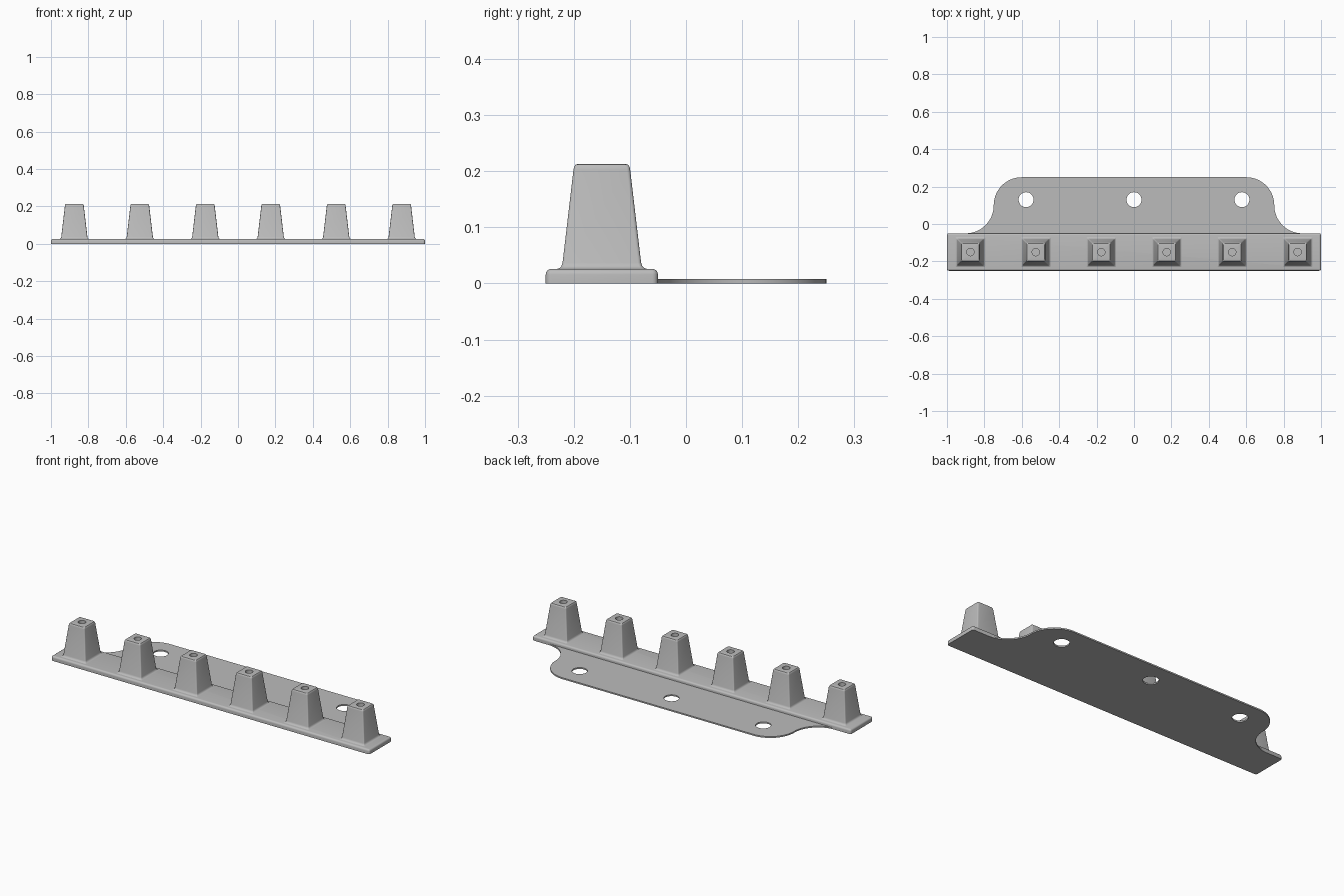
import bpy, bmesh
from math import sin, cos, pi, radians

cube = bpy.data.objects.get("Cube")
if cube:
    bpy.data.objects.remove(cube, do_unlink=True)

grey = bpy.data.materials.new("light grey")
grey.use_nodes = True
colour = (0.5, 0.5, 0.5, 1)
grey.diffuse_color = colour
grey.node_tree.nodes["Principled BSDF"].inputs["Base Color"].default_value = colour

STEPS = 4  # segments in each rounded corner


def rounded_ring(hx, hy, z, r):
    """Rounded rectangle, counter-clockwise from the +x +y corner."""
    pts = []
    for q, (sx, sy) in enumerate([(1, 1), (-1, 1), (-1, -1), (1, -1)]):
        for i in range(STEPS + 1):
            a = (q + i / STEPS) * pi / 2
            pts.append((sx * (hx - r) + r * cos(a), sy * (hy - r) + r * sin(a), z))
    return pts


def circle_ring(r, z):
    n = 4 * (STEPS + 1)
    turns = [(i + 0.5) * 2 * pi / n for i in range(n)]
    return [(r * cos(a), r * sin(a), z) for a in turns]


def loft(name, rings, location):
    """Skin a stack of equal-length rings and cap both ends."""
    bm = bmesh.new()
    loops = [[bm.verts.new(p) for p in ring] for ring in rings]
    n = len(loops[0])
    for low, high in zip(loops, loops[1:]):
        for i in range(n):
            j = (i + 1) % n
            bm.faces.new((low[i], low[j], high[j], high[i]))
    bm.faces.new(loops[0][::-1])
    bm.faces.new(loops[-1])
    mesh = bpy.data.meshes.new(name)
    bm.to_mesh(mesh)
    bm.free()
    obj = bpy.data.objects.new(name, mesh)
    obj.location = location
    bpy.context.collection.objects.link(obj)
    return finish(obj)


def finish(obj):
    obj.data.materials.clear()
    obj.data.materials.append(grey)
    bpy.ops.object.select_all(action="DESELECT")
    obj.select_set(True)
    bpy.context.view_layer.objects.active = obj
    bpy.ops.object.shade_smooth_by_angle(angle=radians(35))
    return obj


# Base bar with a rounded upper edge
R, H = 0.01, 0.026
bar = [rounded_ring(1, 0.1, 0, R)]
for i in range(STEPS + 1):
    a = i / STEPS * pi / 2
    inset = R * (1 - cos(a))
    bar.append(rounded_ring(1 - inset, 0.1 - inset, H - R + R * sin(a), R - 0.9 * inset))
loft("base_bar", bar, (0, -0.15, 0))

# Tapered post: flared foot, sloping sides, rounded top, blind screw hole
foot = [(0.08, H), (0.0755, 0.0275), (0.072, 0.031), (0.07, 0.037)]
crown = [(0.0505, 0.203), (0.0495, 0.208), (0.0465, 0.212), (0.042, 0.213)]
post = [rounded_ring(h, h, z, 0.006) for h, z in foot + crown]
post += [circle_ring(0.02, 0.213), circle_ring(0.02, 0.11)]
for i in range(6):
    loft(f"post_{i + 1}", post, (-0.875 + 0.35 * i, -0.15, 0))

# Mounting plate outline: convex shoulder sweeping into a concave foot
N = 20
side = [(0.6 + 0.15 * sin(t), 0.1 + 0.15 * cos(t))
        for t in (i / N * pi / 2 for i in range(N + 1))]
side += [(0.9 - 0.15 * cos(t), 0.1 - 0.15 * sin(t))
         for t in (i / N * pi / 2 for i in range(1, N + 1))]
outline = side + [(-x, y) for x, y in reversed(side)]
holes = [[(cx + 0.04 * cos(i * pi / 16), 0.13 + 0.04 * sin(i * pi / 16))
          for i in range(32)] for cx in (-0.577, 0, 0.577)]

# Filled flat curve gives the plate its screw holes
curve = bpy.data.curves.new("mounting_plate", "CURVE")
curve.dimensions = "2D"
curve.fill_mode = "BOTH"
curve.extrude = 0.004
for pts in [outline] + holes:
    spline = curve.splines.new("POLY")
    spline.points.add(len(pts) - 1)
    for point, (x, y) in zip(spline.points, pts):
        point.co = (x, y, 0, 1)
    spline.use_cyclic_u = True
plate = bpy.data.objects.new("mounting_plate", curve)
plate.location.z = 0.004
bpy.context.collection.objects.link(plate)
bpy.ops.object.select_all(action="DESELECT")
plate.select_set(True)
bpy.context.view_layer.objects.active = plate
bpy.ops.object.convert(target="MESH")
plate = bpy.context.view_layer.objects.active

# Weld the plate's caps to its rim
bm = bmesh.new()
bm.from_mesh(plate.data)
bmesh.ops.remove_doubles(bm, verts=bm.verts, dist=0.0001)
bmesh.ops.recalc_face_normals(bm, faces=bm.faces)
bm.to_mesh(plate.data)
bm.free()
finish(plate)
